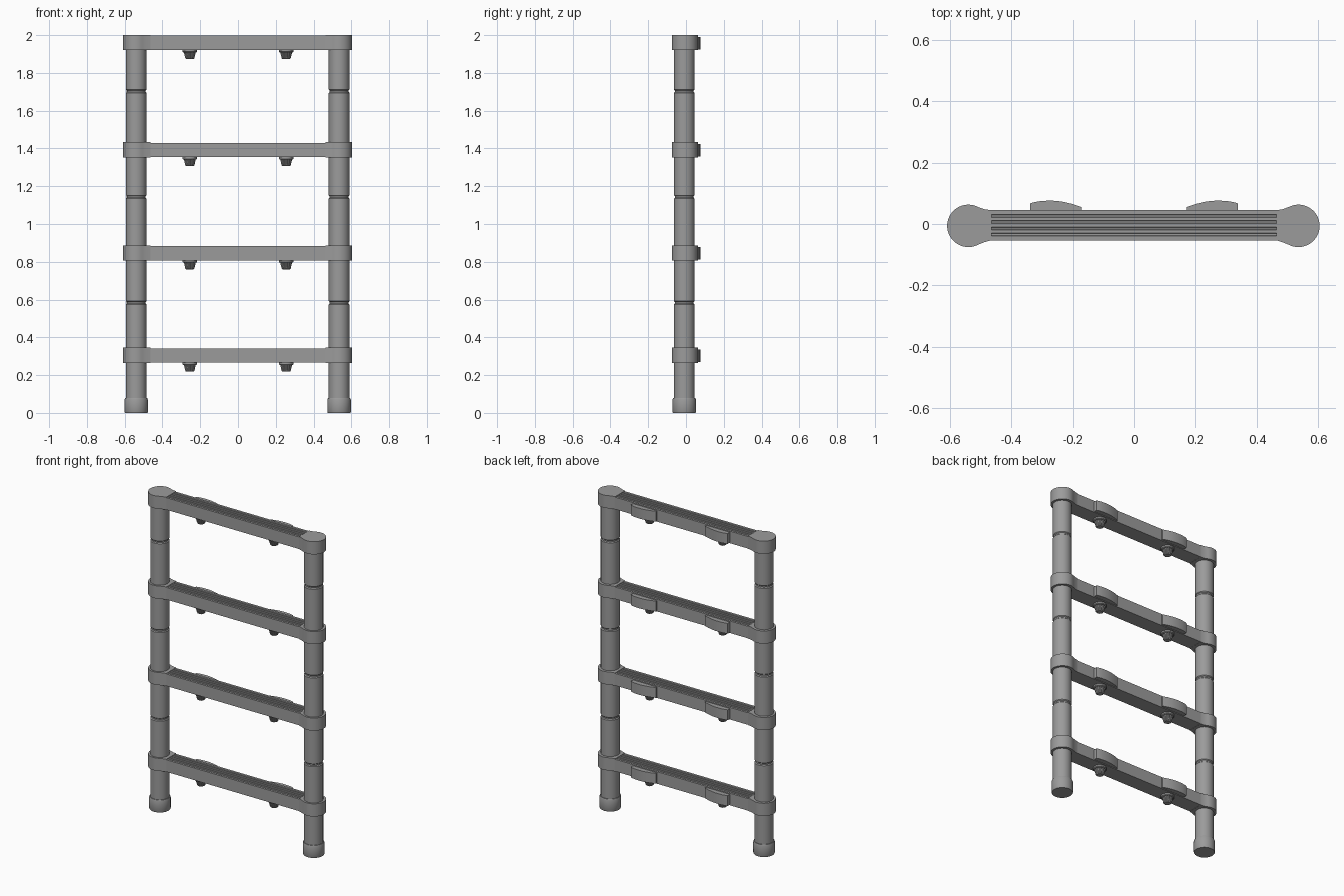
import bpy, bmesh, math

cube = bpy.data.objects.get("Cube")
if cube:
    bpy.data.objects.remove(cube, do_unlink=True)

grey = bpy.data.materials.new("mid_grey")
grey.use_nodes = True
colour = (0.33, 0.33, 0.33, 1)
grey.diffuse_color = colour
grey.node_tree.nodes["Principled BSDF"].inputs["Base Color"].default_value = colour


def finish(name, bm, smooth=True):
    bmesh.ops.recalc_face_normals(bm, faces=bm.faces)
    mesh = bpy.data.meshes.new(name)
    bm.to_mesh(mesh)
    bm.free()
    mesh.materials.append(grey)
    obj = bpy.data.objects.new(name, mesh)
    bpy.context.collection.objects.link(obj)
    if smooth:
        bpy.ops.object.select_all(action="DESELECT")
        obj.select_set(True)
        bpy.context.view_layer.objects.active = obj
        bpy.ops.object.shade_smooth_by_angle(angle=math.radians(30))
    return obj


def loft(name, rings, smooth=True):
    """Skin a stack of point rings and close both ends."""
    bm = bmesh.new()
    loops = [[bm.verts.new(p) for p in ring] for ring in rings]
    n = len(loops[0])
    for a, b in zip(loops, loops[1:]):
        for i in range(n):
            j = (i + 1) % n
            bm.faces.new((a[i], a[j], b[j], b[i]))
    bm.faces.new(loops[0])
    bm.faces.new(loops[-1])
    return finish(name, bm, smooth)


def lathe(name, x, y, profile, sides=40, flute=1.0):
    """Turn (radius, z) pairs about a vertical axis; flute shrinks every other side."""
    rings = []
    for r, z in profile:
        ring = []
        for i in range(sides):
            a = math.tau * i / sides
            k = r * (flute if i % 4 > 1 else 1)
            ring.append((x + k * math.cos(a), y + k * math.sin(a), z))
        rings.append(ring)
    return loft(name, rings)


def slab(name, outline, z0, z1):
    """Extrude an (x, y) outline upward."""
    return loft(name, [[(x, y, z) for x, y in outline] for z in (z0, z1)])


POLE_Y = -0.009
COLLAR_Y = -0.006
FRONT, BACK = -0.053, 0.045
NECK = 0.464
HEIGHT = 0.079
RUNG_TOPS = {"lower": 0.345, "second": 0.887, "third": 1.433, "top": 2.0}
SIDES = {"right": (-1, 0.539), "left": (1, 0.535)}

# Poles with joint grooves, and rubber feet
for side, (s, px) in SIDES.items():
    profile = [(0.055, 0.03)]
    for z in (0.583, 1.143, 1.703):
        profile += [(0.055, z - 0.009), (0.050, z - 0.004),
                    (0.050, z + 0.004), (0.055, z + 0.009)]
    profile.append((0.055, 1.96))
    lathe(f"{side}_pole", s * px, POLE_Y, profile)
    lathe(f"{side}_foot", s * px, POLE_Y,
          [(0.060, 0), (0.062, 0.004), (0.062, 0.070), (0.059, 0.078), (0.054, 0.078)])

for level, top in RUNG_TOPS.items():
    bottom = top - HEIGHT

    # Rung with lengthwise tread grooves
    tread = top - 0.003
    section = [(FRONT, bottom), (FRONT, tread)]
    for y in (-0.034, -0.014, 0.006, 0.026):
        section += [(y - 0.005, tread), (y - 0.003, tread - 0.005),
                    (y + 0.003, tread - 0.005), (y + 0.005, tread)]
    section += [(BACK, tread), (BACK, bottom)]
    loft(f"{level}_rung", [[(x, y, z) for y, z in section] for x in (-NECK, NECK)], False)

    for side, (s, px) in SIDES.items():
        # Collar: round outside, narrowing to the rung
        outline = []
        for i in range(37):
            a = math.radians(62 + 236 * i / 36)
            outline.append((s * (px - 0.069 * math.cos(a)),
                            COLLAR_Y + 0.069 * math.sin(a)))
        outline += [(s * (px - 0.052), COLLAR_Y - 0.053), (s * NECK, FRONT),
                    (s * NECK, BACK), (s * (px - 0.052), COLLAR_Y + 0.054)]
        slab(f"{level}_{side}_collar", outline, bottom - 0.001, top)

        # Curved latch pad on the back of the rung
        pad = [(0.17, 0.04), (0.17, 0.055), (0.20, 0.065), (0.23, 0.072),
               (0.255, 0.0755), (0.28, 0.076), (0.305, 0.0745), (0.325, 0.071),
               (0.338, 0.067), (0.338, 0.04)]
        slab(f"{level}_{side}_latch_pad", [(s * x, y) for x, y in pad],
             bottom + 0.004, top - 0.010)

        # Release knob under the rung: flange and fluted grip
        kx = s * 0.255
        lathe(f"{level}_{side}_knob_flange", kx, -0.003,
              [(0.039, bottom + 0.005), (0.039, bottom - 0.009), (0.034, bottom - 0.013)], 32)
        lathe(f"{level}_{side}_knob_grip", kx, -0.003,
              [(0.032, bottom - 0.010), (0.024, bottom - 0.044), (0.019, bottom - 0.048)],
              48, 0.88)
